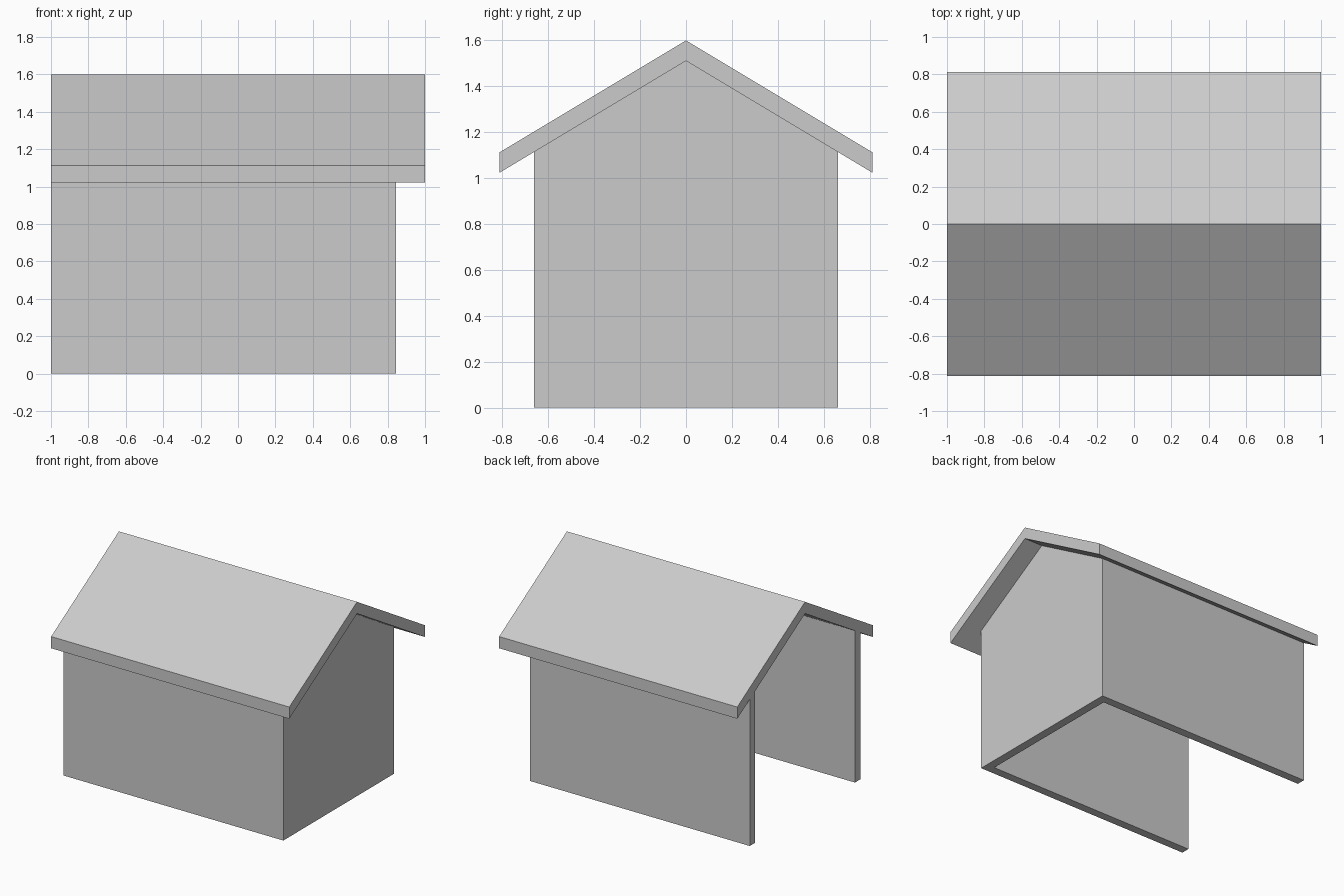
import bpy, bmesh

if "Cube" in bpy.data.objects:
    bpy.data.objects.remove(bpy.data.objects["Cube"])

RIDGE, SLOPE, ROOF_T = 1.6, 0.6, 0.089      # roof peak, pitch, vertical thickness
EAVE_Y, WALL_Y, END_X, WALL_T = 0.813, 0.663, 0.845, 0.065


def roof_top(y):
    return RIDGE - SLOPE * y


def roof_under(y):
    return roof_top(y) - ROOF_T


def mirrored_prism(name, footprint, bottom, top):
    """Raise a half footprint (y >= 0) between two heights, mirrored across y = 0."""
    bm = bmesh.new()
    low = [bm.verts.new((x, y, bottom(y))) for x, y in footprint]
    high = [bm.verts.new((x, y, top(y))) for x, y in footprint]
    bm.faces.new(low)
    bm.faces.new(high)
    n = len(footprint)
    for i in range(n):
        j = (i + 1) % n
        # leave the mirror plane open so the halves weld into one shell
        if footprint[i][1] == 0 and footprint[j][1] == 0:
            continue
        bm.faces.new((low[i], low[j], high[j], high[i]))
    bmesh.ops.recalc_face_normals(bm, faces=bm.faces)
    # make sure the lower face points down
    bm.faces.ensure_lookup_table()
    if bm.faces[0].normal.z > 0:
        bmesh.ops.reverse_faces(bm, faces=bm.faces)
    mesh = bpy.data.meshes.new(name)
    bm.to_mesh(mesh)
    bm.free()
    obj = bpy.data.objects.new(name, mesh)
    bpy.context.collection.objects.link(obj)
    mirror = obj.modifiers.new("mirror", 'MIRROR')
    mirror.use_axis = (False, True, False)
    return obj


# Gable roof, overhanging the sides and the closed end
mirrored_prism("roof", [(-1, 0), (1, 0), (1, EAVE_Y), (-1, EAVE_Y)],
               roof_under, roof_top)

# U-shaped walls: two sides and a gable end, open at the left and underneath
inner_x, inner_y = END_X - WALL_T, WALL_Y - WALL_T
mirrored_prism("walls", [(-1, WALL_Y), (END_X, WALL_Y), (END_X, 0),
                         (inner_x, 0), (inner_x, inner_y), (-1, inner_y)],
               lambda y: 0.0, roof_under)
